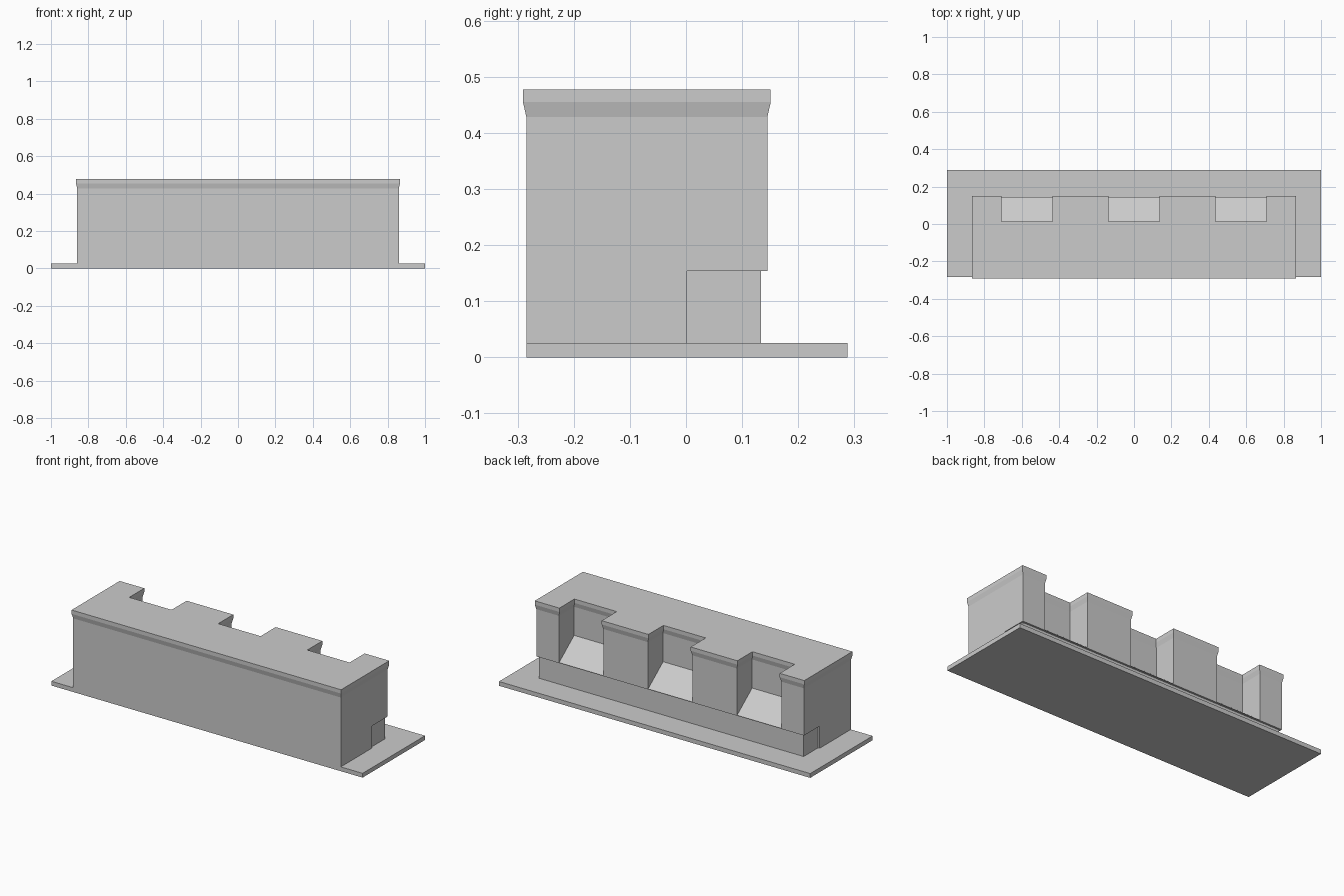
import bpy, bmesh

if "Cube" in bpy.data.objects:
    bpy.data.objects.remove(bpy.data.objects["Cube"])

FRONT, BACK = -0.2845, 0.145      # body depth
BASE, LEDGE = 0.025, 0.1536       # slab top, underside of the columns
RECESS_X, RECESS_HALF, RECESS_Y = (-0.572, 0.0, 0.572), 0.142, 0.007


def make_object(name, bm):
    bmesh.ops.recalc_face_normals(bm, faces=bm.faces)
    mesh = bpy.data.meshes.new(name)
    bm.to_mesh(mesh)
    bm.free()
    obj = bpy.data.objects.new(name, mesh)
    bpy.context.scene.collection.objects.link(obj)
    return obj


def loft(name, rings):
    """Closed solid through matching rings of points."""
    bm = bmesh.new()
    loops = [[bm.verts.new(p) for p in ring] for ring in rings]
    for a, b in zip(loops, loops[1:]):
        for i in range(len(a)):
            j = (i + 1) % len(a)
            bm.faces.new((a[i], a[j], b[j], b[i]))
    bm.faces.new(loops[0][::-1])
    bm.faces.new(loops[-1])
    return make_object(name, bm)


def box(name, half_x, y0, y1, z0, z1):
    corners = [(-half_x, y0), (half_x, y0), (half_x, y1), (-half_x, y1)]
    return loft(name, [[(x, y, z) for x, y in corners] for z in (z0, z1)])


def outline(grow):
    """Body plan with three recesses in the back, grown outward evenly."""
    w, back = 0.86 + grow, BACK + grow
    pts = [(-w, FRONT - grow), (w, FRONT - grow), (w, back)]
    for cx in reversed(RECESS_X):
        h, y = RECESS_HALF - grow, RECESS_Y + grow
        pts += [(cx + h, back), (cx + h, y), (cx - h, y), (cx - h, back)]
    return pts + [(-w, back)]


# Ground slab
box("base_slab", 1.0, FRONT, 0.288, 0, BASE)

# Main body with flared cornice
levels = [(BASE, 0), (0.428, 0), (0.4546, 0.006), (0.477, 0.006)]
body = loft("main_body", [[(x, y, z) for x, y in outline(g)] for z, g in levels])

# Undercut below the columns
cutter = box("undercut_cutter", 1.1, 0.002, 0.4, -0.1, LEDGE)
cutter.hide_render = True
cutter.hide_viewport = True
cut = body.modifiers.new("undercut", 'BOOLEAN')
cut.operation = 'DIFFERENCE'
cut.solver = 'EXACT'
cut.object = cutter

# Set-back plinth under the columns
box("plinth", 0.85, 0.002, 0.134, BASE, LEDGE)

# Sloped sill in each recess
sill = [(RECESS_Y, LEDGE), (BACK, LEDGE), (BACK, LEDGE + 0.003), (RECESS_Y, 0.262)]
for n, cx in enumerate(RECESS_X, 1):
    loft(f"sloped_sill_{n}", [[(cx + s * RECESS_HALF, y, z) for y, z in sill]
                              for s in (-1, 1)])
